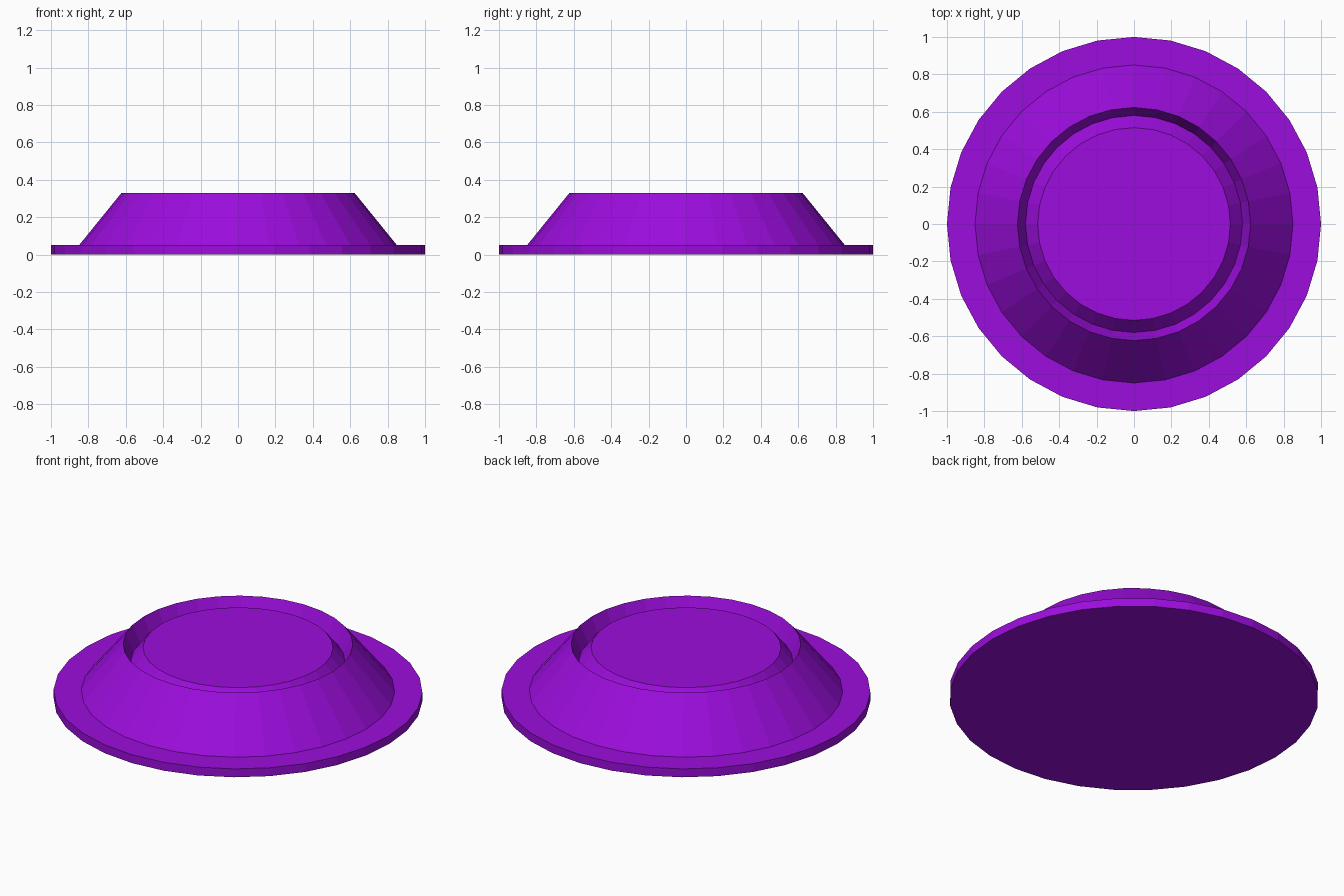
import bpy, bmesh, math

if "Cube" in bpy.data.objects:
    bpy.data.objects.remove(bpy.data.objects["Cube"])

SEGMENTS = 32

purple = bpy.data.materials.new("purple")
purple.diffuse_color = (0.33, 0.004, 0.72, 1)
purple.use_nodes = True
purple.node_tree.nodes["Principled BSDF"].inputs["Base Color"].default_value = purple.diffuse_color


def lathe(name, profile, material):
    """Revolve a (radius, height) profile around z; both ends are capped."""
    bm = bmesh.new()
    rings = []
    for r, z in profile:
        rings.append([bm.verts.new((r * math.cos(2 * math.pi * i / SEGMENTS),
                                    r * math.sin(2 * math.pi * i / SEGMENTS), z))
                      for i in range(SEGMENTS)])
    for low, high in zip(rings, rings[1:]):
        for i in range(SEGMENTS):
            j = (i + 1) % SEGMENTS
            bm.faces.new((low[i], low[j], high[j], high[i]))
    bm.faces.new(rings[0][::-1])
    bm.faces.new(rings[-1])
    bmesh.ops.recalc_face_normals(bm, faces=bm.faces[:])
    mesh = bpy.data.meshes.new(name)
    bm.to_mesh(mesh)
    bm.free()
    mesh.materials.append(material)
    obj = bpy.data.objects.new(name, mesh)
    bpy.context.collection.objects.link(obj)
    return obj


# One closed shell: flange, sloped wall, sharp rim, V-groove, raised centre disc
lathe("round_base", [
    (1.0, 0.0), (1.0, 0.05),      # flange edge
    (0.85, 0.05),                 # flange top
    (0.623, 0.33),                # sloped wall up to the rim
    (0.58, 0.23),                 # groove bottom
    (0.515, 0.31),                # centre disc edge
], purple)
